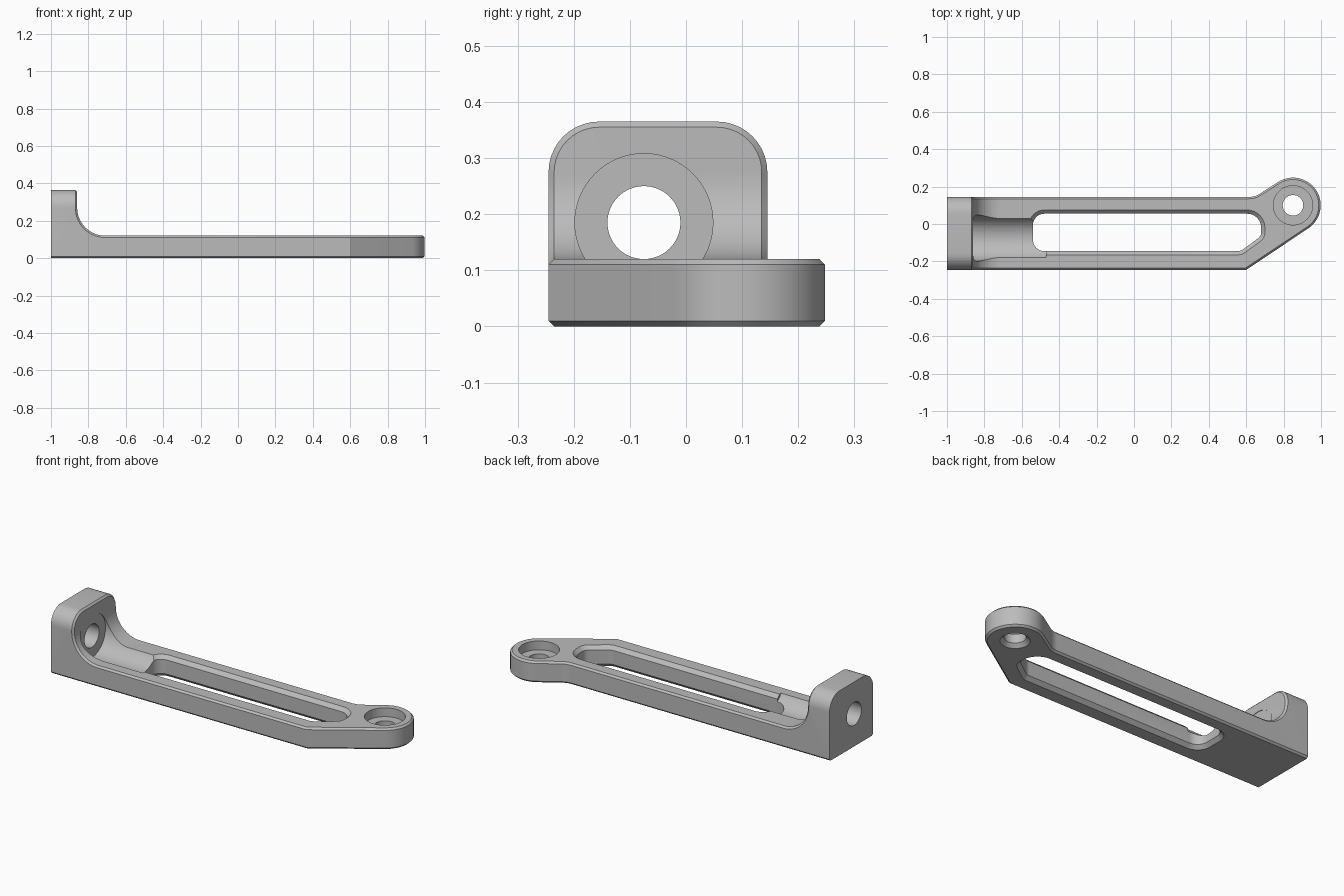
import bpy, bmesh
from math import sin, cos, pi, radians
from mathutils import Vector

cube = bpy.data.objects.get("Cube")
if cube:
    bpy.data.objects.remove(cube, do_unlink=True)

steel = bpy.data.materials.new("satin grey metal")
steel.use_nodes = True
GREY = (0.5, 0.5, 0.5, 1)
steel.diffuse_color = GREY
steel.node_tree.nodes["Principled BSDF"].inputs["Base Color"].default_value = GREY


def arc(cx, cy, r, a0, a1, n):
    steps = [radians(a0 + (a1 - a0) * i / n) for i in range(n + 1)]
    return [Vector((cx + r * cos(a), cy + r * sin(a))) for a in steps]


def rounded(corners, n=8):
    """Polygon whose corners (x, y, radius) become arcs."""
    out = []
    for i, (x, y, r) in enumerate(corners):
        p = Vector((x, y))
        if r == 0:
            out.append(p)
            continue
        a = (Vector(corners[i - 1][:2]) - p).normalized()
        b = (Vector(corners[(i + 1) % len(corners)][:2]) - p).normalized()
        half = a.angle(b) / 2
        t = r / abs(sin(half) / cos(half))
        centre = p + (a + b).normalized() * (r / sin(half))
        start, end = p + a * t - centre, p + b * t - centre
        for k in range(n + 1):
            w = k / n
            sweep = pi - 2 * half
            s0, s1 = sin((1 - w) * sweep) / sin(sweep), sin(w * sweep) / sin(sweep)
            out.append(centre + start * s0 + end * s1)
    return out


def grown(pts, d):
    """Mitred outward offset of a counter-clockwise outline."""
    out = []
    for i, p in enumerate(pts):
        e0 = (p - pts[i - 1]).normalized()
        e1 = (pts[(i + 1) % len(pts)] - p).normalized()
        n0, n1 = Vector((e0.y, -e0.x)), Vector((e1.y, -e1.x))
        out.append(p + (n0 + n1) * (d / (1 + n0.dot(n1))))
    return out


def loft(name, rings, place):
    """Closed solid through (outline, height) rings."""
    bm = bmesh.new()
    loops = [[bm.verts.new(place(p.x, p.y, h)) for p in pts] for pts, h in rings]
    for lo, hi in zip(loops, loops[1:]):
        for i in range(len(lo)):
            j = (i + 1) % len(lo)
            bm.faces.new((lo[i], lo[j], hi[j], hi[i]))
    bm.faces.new(loops[0][::-1])
    bm.faces.new(loops[-1])
    bmesh.ops.recalc_face_normals(bm, faces=bm.faces)
    mesh = bpy.data.meshes.new(name)
    bm.to_mesh(mesh)
    bm.free()
    mesh.materials.append(steel)
    ob = bpy.data.objects.new(name, mesh)
    bpy.context.collection.objects.link(ob)
    return ob


def boolean(ob, tool, operation):
    mod = ob.modifiers.new("cut", "BOOLEAN")
    mod.operation, mod.solver, mod.object = operation, "EXACT", tool
    bpy.context.view_layer.update()
    graph = bpy.context.evaluated_depsgraph_get()
    mesh = bpy.data.meshes.new_from_object(ob.evaluated_get(graph))
    ob.modifiers.clear()
    ob.data = mesh
    bpy.data.objects.remove(tool, do_unlink=True)


def bevel(ob, pick, offset, segments):
    bm = bmesh.new()
    bm.from_mesh(ob.data)
    bmesh.ops.remove_doubles(bm, verts=bm.verts, dist=0.0005)
    bmesh.ops.recalc_face_normals(bm, faces=bm.faces)
    edges = [e for e in bm.edges if pick(e)]
    bmesh.ops.bevel(bm, geom=edges, offset=offset, segments=segments,
                    profile=0.5, affect="EDGES", clamp_overlap=False)
    bm.to_mesh(ob.data)
    bm.free()


def upright(x, y, h):
    return (x, y, h)


def sideways(x, z, h):
    return (x, h, z)


def lengthwise(y, z, h):
    return (h, y, z)


# Bracket: plan outline with an offset eye, trimmed by the stepped side profile
EYE = (0.85, 0.1)
plan = [Vector((-1, -0.245)), Vector((0.6, -0.245))]
plan += arc(*EYE, 0.148, -56.2, 123, 28)
plan += arc(0.617, 0.245, 0.1, -57, -90, 5)
plan.append(Vector((-1, 0.145)))
bracket = loft("slotted_bracket", [(plan, 0), (plan, 0.365)], upright)
side = [Vector(p) for p in ((-1.1, -0.1), (1.1, -0.1), (1.1, 0.12))]
side += arc(-0.71, 0.27, 0.15, 270, 180, 14)
side += [Vector((-0.86, 0.5)), Vector((-1.1, 0.5))]
boolean(bracket, loft("side_tool", [(side, -0.5), (side, 0.5)], sideways), "INTERSECT")

# Rounded shoulders of the end block, then a thin chamfer on the outer edges
bevel(bracket, lambda e: all(v.co.z > 0.36 for v in e.verts)
      and abs(e.verts[0].co.y - e.verts[1].co.y) < 0.001, 0.09, 10)
bevel(bracket, lambda e: e.is_convex and e.calc_face_angle(0) > radians(50)
      and not all(v.co.x < -0.99 for v in e.verts), 0.01, 1)

# Long slot with chamfered rims
slot = rounded([(-0.54, -0.145, 0.06), (0.57, -0.145, 0.05), (0.68, -0.065, 0.04),
                (0.68, 0.055, 0.075), (-0.54, 0.055, 0.06)])
flare = grown(slot, 0.03)
boolean(bracket, loft("slot_tool", [(flare, -0.01), (slot, 0.02), (slot, 0.1),
                                    (flare, 0.13)], upright), "DIFFERENCE")

# Tool channel along the arm and the bolt hole through the block
for name, r, x0, x1 in (("channel_tool", 0.123, -0.863, -0.47),
                        ("bolt_tool", 0.065, -1.1, -0.7)):
    ring = arc(-0.075, 0.185, r, 0, 360, 64)[:-1]
    boolean(bracket, loft(name, [(ring, x0), (ring, x1)], lengthwise), "DIFFERENCE")

# Eye: counterbore, through hole and lower countersink
steps = ((0.085, -0.01), (0.055, 0.02), (0.055, 0.07), (0.105, 0.07), (0.105, 0.2))
rings = [(arc(*EYE, r, 0, 360, 48)[:-1], z) for r, z in steps]
boolean(bracket, loft("eye_tool", rings, upright), "DIFFERENCE")

bpy.ops.object.select_all(action="DESELECT")
bracket.select_set(True)
bpy.context.view_layer.objects.active = bracket
bpy.ops.object.shade_smooth_by_angle(angle=radians(28))
